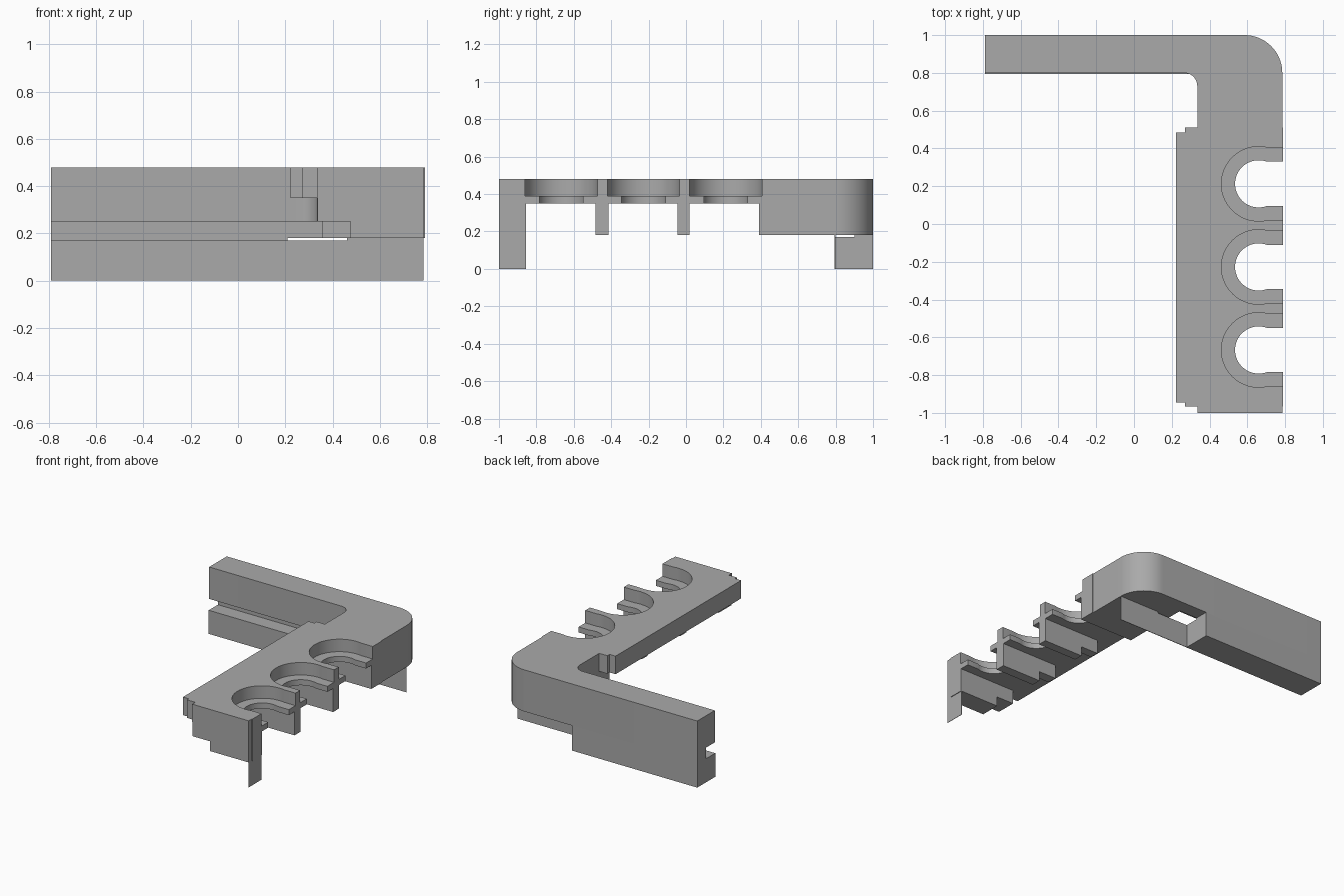
import bpy, bmesh, math

if "Cube" in bpy.data.objects:
    bpy.data.objects.remove(bpy.data.objects["Cube"])

grey = bpy.data.materials.new("plain_grey")
grey.diffuse_color = (0.4, 0.4, 0.4, 1)
grey.use_nodes = True
grey.node_tree.nodes["Principled BSDF"].inputs["Base Color"].default_value = grey.diffuse_color


def prism(name, pts, lo, hi, axis="z"):
    """Extrude a closed outline; axis x reads the points as (y, z)."""
    bm = bmesh.new()
    place = (lambda p: (p[0], p[1], lo)) if axis == "z" else (lambda p: (lo, p[0], p[1]))
    face = bm.faces.new([bm.verts.new(place(p)) for p in pts])
    ext = bmesh.ops.extrude_face_region(bm, geom=[face])
    move = (0, 0, hi - lo) if axis == "z" else (hi - lo, 0, 0)
    bmesh.ops.translate(bm, vec=move,
                        verts=[g for g in ext["geom"] if isinstance(g, bmesh.types.BMVert)])
    bmesh.ops.recalc_face_normals(bm, faces=bm.faces)
    mesh = bpy.data.meshes.new(name)
    bm.to_mesh(mesh)
    bm.free()
    mesh.materials.append(grey)
    ob = bpy.data.objects.new(name, mesh)
    bpy.context.collection.objects.link(ob)
    return ob


def box(name, x0, x1, y0, y1, z0, z1):
    return prism(name, [(x0, y0), (x1, y0), (x1, y1), (x0, y1)], z0, z1)


def arc(cx, cy, r, a0, a1, n):
    return [(cx + r * math.cos(math.radians(a0 + (a1 - a0) * i / n)),
             cy + r * math.sin(math.radians(a0 + (a1 - a0) * i / n))) for i in range(n + 1)]


def cut(ob, cutter):
    mod = ob.modifiers.new("cut", "BOOLEAN")
    mod.operation, mod.solver, mod.object = "DIFFERENCE", "EXACT", cutter
    bpy.context.view_layer.objects.active = ob
    bpy.ops.object.modifier_apply(modifier=mod.name)
    bpy.data.objects.remove(cutter)


# L-shaped body with rounded corner and stepped inner lip
outline = [(-0.79, 1), (-0.79, 0.8)]
outline += arc(0.265, 0.73, 0.07, 90, 0, 12)
outline += [(0.335, 0.51), (0.27, 0.51), (0.27, 0.485), (0.222, 0.485),
            (0.222, -0.945), (0.27, -0.945), (0.27, -0.965), (0.335, -0.965),
            (0.335, -1), (0.785, -1), (0.785, -0.965), (0.79, -0.965),
            (0.79, 0.51), (0.785, 0.51)]
outline += arc(0.585, 0.8, 0.2, 0, 90, 20)
body = prism("body", outline, 0.18, 0.48)

# undercut below the lip, notch under the ribs, groove along the arm
cut(body, box("lip_undercut", 0.1, 0.337, -1.1, 0.6, 0.1, 0.35))
cut(body, box("rib_notch", 0.1, 0.475, -1.1, 0.385, 0.1, 0.25))
cut(body, box("arm_groove", -0.9, 0.355, 0.38, 0.9, 0.1, 0.25))

# gaps between the ribs
for y0, y1 in [(-0.855, -0.485), (-0.415, -0.045), (0.02, 0.39)]:
    cut(body, box("rib_gap", 0.1, 0.9, y0, y1, 0.1, 0.35))

# three stepped sockets open to the side
for y in (-0.667, -0.2275, 0.2125):
    wide = arc(0.66, y, 0.1975, 100, 260, 24) + arc(0.66, y, 0.1975, 270, 282, 2)
    wide += [(0.9, y - 0.193), (0.9, y + 0.193)] + arc(0.66, y, 0.1975, 78, 90, 2)
    narrow = arc(0.66, y, 0.125, 70, 290, 28) + [(0.9, y - 0.1175), (0.9, y + 0.1175)]
    cut(body, prism("wide_socket", wide, 0.39, 0.6))
    cut(body, prism("narrow_socket", narrow, 0.3, 0.6))

# lower half of the arm
prism("arm_base", [(0.795, 0), (1, 0), (1, 0.18), (0.9, 0.18), (0.9, 0.17), (0.795, 0.17)],
      -0.79, 0.21, "x")

# thin skirts under the corner and at the front end
box("corner_skirt", 0.21, 0.46, 0.795, 0.799, 0, 0.17)
box("corner_skirt_end", 0.46, 0.785, 0.795, 0.799, 0, 0.18)
box("front_skirt", 0.782, 0.785, -1, -0.855, 0, 0.18)

# smooth curves, crisp edges
for ob in bpy.context.scene.objects:
    ob.select_set(True)
bpy.context.view_layer.objects.active = body
bpy.ops.object.shade_smooth_by_angle(angle=math.radians(30))
